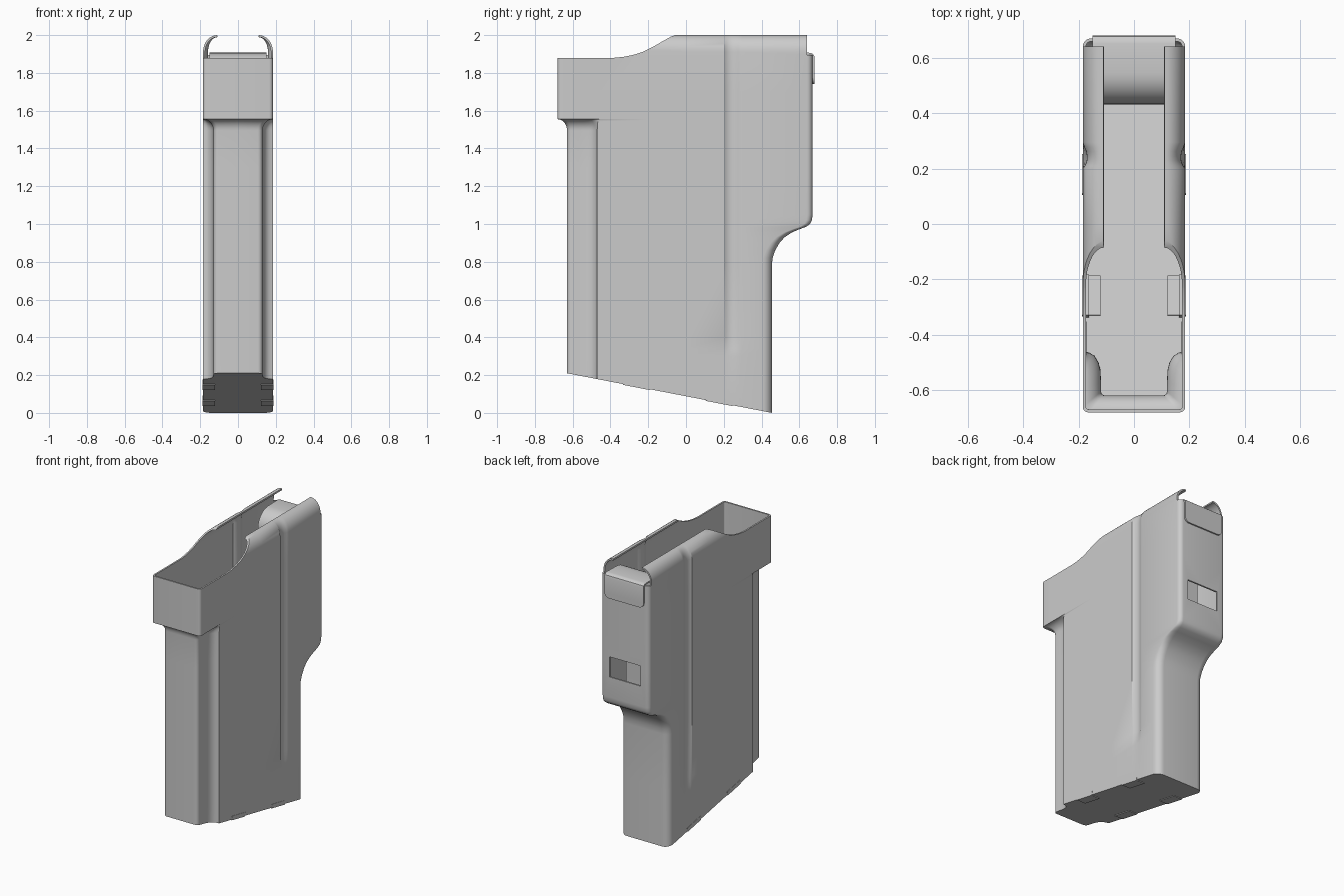
import bpy, bmesh, math
from math import sin, cos, pi

if "Cube" in bpy.data.objects:
    bpy.data.objects.remove(bpy.data.objects["Cube"])

SLOPE = 0.1935
def floor_z(y):
    return 0.21 - SLOPE * (y + 0.63)

def lerp(a, b, t):
    return a + (b - a) * t

def table(z, pts):
    # piecewise linear lookup
    if z <= pts[0][0]:
        return pts[0][1]
    for (a, u), (b, v) in zip(pts, pts[1:]):
        if z <= b:
            return lerp(u, v, (z - a) / (b - a))
    return pts[-1][1]

def make_object(name, bm):
    bmesh.ops.recalc_face_normals(bm, faces=bm.faces)
    me = bpy.data.meshes.new(name)
    bm.to_mesh(me)
    bm.free()
    ob = bpy.data.objects.new(name, me)
    bpy.context.collection.objects.link(ob)
    return ob

def apply_all(ob):
    bpy.ops.object.select_all(action='DESELECT')
    bpy.context.view_layer.objects.active = ob
    ob.select_set(True)
    for m in list(ob.modifiers):
        bpy.ops.object.modifier_apply(modifier=m.name)
    bpy.ops.object.shade_smooth_by_angle(angle=math.radians(32))

def solidify(ob, t, offset):
    m = ob.modifiers.new("wall", 'SOLIDIFY')
    m.thickness, m.offset, m.use_even_offset = t, offset, True

def prism(name, profile, half):
    # yz profile extruded across x
    bm = bmesh.new()
    f = bm.faces.new([bm.verts.new((-half, y, z)) for y, z in profile])
    r = bmesh.ops.extrude_face_region(bm, geom=[f])
    vs = [v for v in r['geom'] if isinstance(v, bmesh.types.BMVert)]
    bmesh.ops.translate(bm, verts=vs, vec=(2 * half, 0, 0))
    return make_object(name, bm)

# cross-sections of the shell
W = 0.185
BACK = [(0.78, .455), (0.82, .458), (0.86, .472), (0.90, .495), (0.93, .522), (0.955, .56),
        (0.972, .60), (0.985, .635), (1.0, .657), (1.02, .667), (1.05, .67)]

def front_half(w, yf, r, sides):
    arc = [(w - r + r * sin(a), yf + r - r * cos(a)) for a in [i * pi / 12 for i in range(7)]]
    return [(0, yf)] + arc + sides

NARROW = [(.13, -.57), (.132, -.53), (.138, -.505), (.15, -.485), (.165, -.475), (W, -.47)]

def half_section(z, w=W, collar=0.0, groove=0.0):
    slim = front_half(.13, -.63, .025, NARROW)
    wide = front_half(w, -.68, .02, [(w, y) for y in (-.6, -.57, -.54, -.51, -.49, -.46)])
    pts = [(lerp(a[0], b[0], collar), lerp(a[1], b[1], collar)) for a, b in zip(slim, wide)]
    pts += [(w, -.2), (w, 0)]
    pts += [(w - groove * d, y) for y, d in
            ((.2, 0), (.21, .5), (.228, .95), (.245, 1), (.262, .85), (.278, .35), (.295, 0))]
    yb = table(z, BACK)
    r = lerp(.05, .03, (yb - .455) / .215)
    pts += [(w - r + r * cos(a), yb - r + r * sin(a)) for a in [i * pi / 12 for i in range(7)]]
    return pts + [(0, yb)]

# vertical stations: (z, width, collar blend, groove depth)
stations = [(None, W, 0, 0), (.3, W, 0, 0), (.34, W, 0, .006), (.4, W, 0, .015)]
stations += [(z, W, 0, .015) for z, _ in BACK] + [(1.3, W, 0, .015)]
for i in range(8):
    a = i * pi / 14
    stations.append((1.495 + .06 * sin(a), W, 1 - cos(a), .015))
stations.append((1.7, W, 1, .015))
for i in range(10):
    a = i * pi / 18
    stations.append((1.91 + .09 * sin(a), .11 + .075 * cos(a), 1, .015 * cos(a)))

bm = bmesh.new()
rings = []
for z, w, c, g in stations:
    h = half_section(z or 0, w, c, g)
    loop = h + [(-x, y) for x, y in h[-2:0:-1]]
    rings.append([bm.verts.new((x, y, floor_z(y) if z is None else z)) for x, y in loop])
n = len(rings[0])
for lo, hi in zip(rings, rings[1:]):
    for i in range(n):
        j = (i + 1) % n
        bm.faces.new((lo[i], lo[j], hi[j], hi[i]))
bm.faces.new(rings[0][::-1])
shell = make_object("magazine_shell", bm)
solidify(shell, .011, -1)

# trim the mouth to the feed lip profile and open the rear window
top_cut = prism("mouth_cutter", [(-1, 1.88), (-.38, 1.88), (-.33, 1.885), (-.28, 1.895), (-.23, 1.911),
                (-.18, 1.935), (-.13, 1.964), (-.08, 1.992), (-.05, 2.003), (.64, 2.003),
                (.64, 1.895), (1, 1.895), (1, 2.3), (-1, 2.3)], .5)
window = prism("window_cutter", [(.6, 1.19), (.75, 1.19), (.75, 1.33), (.6, 1.33)], .118)
for c in (top_cut, window):
    m = shell.modifiers.new("cut", 'BOOLEAN')
    m.operation, m.solver, m.object = 'DIFFERENCE', 'EXACT', c
apply_all(shell)
for c in (top_cut, window):
    bpy.data.objects.remove(c)

# rear spacer: inner plate curving over the back wall into a hook
path = [(.436, .8, .15), (.436, 1.79, .15)]
path += [(.546 - .11 * cos(a), 1.79 + .11 * sin(a), .15) for a in [i * pi / 16 for i in range(1, 9)]]
path += [(.65, 1.902, .15), (.664, 1.899, .15), (.673, 1.892, .15), (.676, 1.88, .15), (.676, 1.775, .15)]
path += [(.676, 1.775 - .035 * sin(a), .115 + .035 * cos(a)) for a in [i * pi / 12 for i in range(1, 7)]]
bm = bmesh.new()
rows = [(bm.verts.new((-w, y, z)), bm.verts.new((w, y, z))) for y, z, w in path]
for a, b in zip(rows, rows[1:]):
    bm.faces.new((a[0], a[1], b[1], b[0]))
spacer = make_object("rear_spacer", bm)
solidify(spacer, .01, 0)
apply_all(spacer)

# floor plate retaining tabs
def tab(name, x, y, size, lift):
    bpy.ops.mesh.primitive_cube_add(size=1, location=(x, y, floor_z(y) + lift),
                                    rotation=(-math.atan(SLOPE), 0, 0))
    ob = bpy.context.object
    ob.name = name
    ob.scale = size

for s, side in ((1, "right"), (-1, "left")):
    tab(f"front_floor_tab_{side}", s * .154, -.26, (.066, .145, .028), .010)
    tab(f"rear_floor_tab_{side}", s * .154, .178, (.066, .145, .028), .010)
    tab(f"inner_floor_lug_{side}", s * .17, -.26, (.014, .15, .05), .03)
